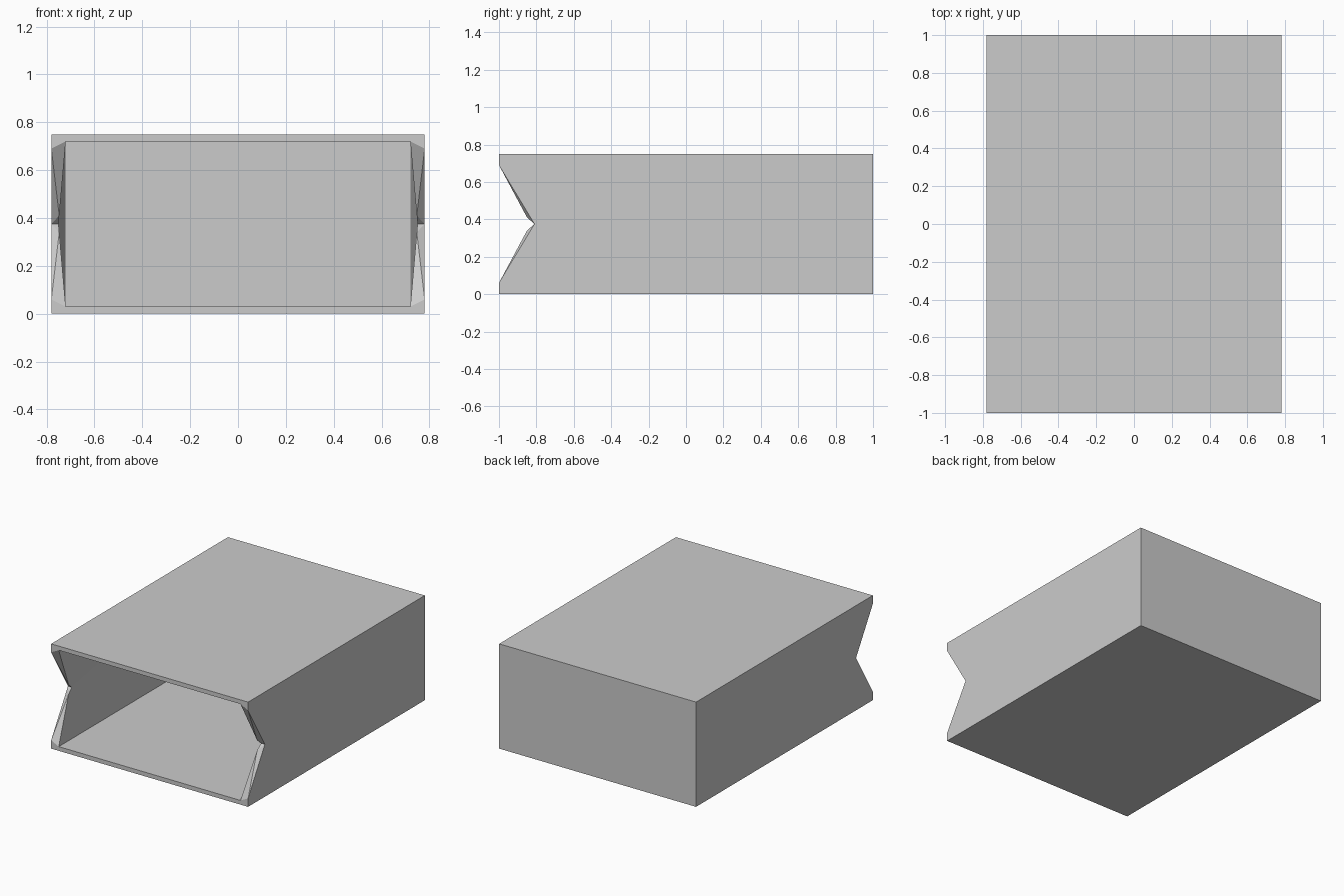
import bpy, bmesh
from mathutils import Matrix

cube = bpy.data.objects.get("Cube")
if cube:
    bpy.data.objects.remove(cube, do_unlink=True)

W, D, H = 0.78, 1.0, 0.375          # half width, half depth, half height
IW, ID, IH = 0.72, 0.94, 0.345      # the same for the cavity

grey = bpy.data.materials.new("plain grey")
grey.use_nodes = True
colour = (0.6, 0.6, 0.6, 1)
grey.diffuse_color = colour
grey.node_tree.nodes["Principled BSDF"].inputs["Base Color"].default_value = colour

bm = bmesh.new()


def face(*points):
    bm.faces.new([bm.verts.new(p) for p in points])


# Key points of the upper quarter on the +x side, z measured from mid height
corner, notch, tip = (W, -D, H), (W, -D, 0.315), (W, -0.81, 0)
in_corner, in_kink, in_tip = (IW, -D, IH), (0.747, -0.85, 0.035), (0.75, -0.81, 0)
in_back, in_mid = (IW, ID, IH), (IW, ID, 0)

# Outer skin: notched side, top, back
face(corner, notch, tip, (W, D, 0), (W, D, H))
face((0, -D, H), corner, (W, D, H), (0, D, H))
face((0, D, H), (W, D, H), (W, D, 0), (0, D, 0))

# Front rim
face((0, -D, H), corner, in_corner, (0, -D, IH))
face(corner, notch, in_corner)
face(notch, in_kink, in_corner)
face(notch, tip, in_kink)
face(tip, in_tip, in_kink)

# Cavity: flared side wall, ceiling, back wall
face(in_corner, in_kink, in_back)
face(in_kink, in_tip, in_back)
face(in_tip, in_mid, in_back)
face((0, -D, IH), in_corner, in_back, (0, ID, IH))
face((0, ID, IH), in_back, in_mid, (0, ID, 0))

# Mirror to the lower half, then to the other side
for axis in ((0, 0, 1), (1, 0, 0)):
    copy = bmesh.ops.duplicate(bm, geom=bm.verts[:] + bm.edges[:] + bm.faces[:])
    verts = [g for g in copy["geom"] if isinstance(g, bmesh.types.BMVert)]
    bmesh.ops.transform(bm, matrix=Matrix.Scale(-1, 4, axis), verts=verts)

bmesh.ops.remove_doubles(bm, verts=bm.verts[:], dist=0.0005)
bmesh.ops.dissolve_limit(bm, angle_limit=0.001, verts=bm.verts[:], edges=bm.edges[:])
bmesh.ops.recalc_face_normals(bm, faces=bm.faces[:])
bmesh.ops.translate(bm, verts=bm.verts[:], vec=(0, 0, H))

mesh = bpy.data.meshes.new("notched_sleeve")
bm.to_mesh(mesh)
bm.free()
mesh.materials.append(grey)
bpy.context.collection.objects.link(bpy.data.objects.new("notched_sleeve", mesh))
